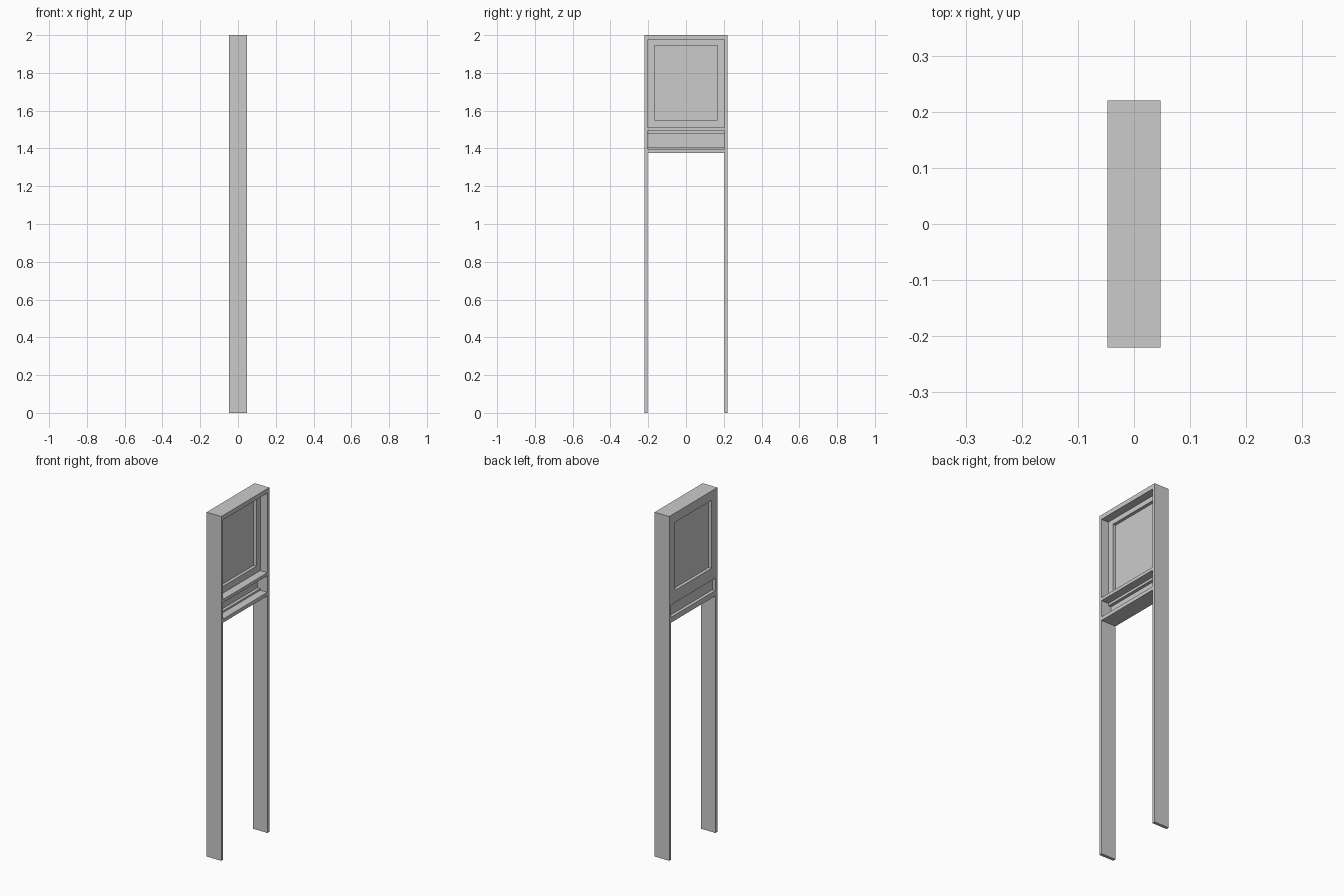
import bpy, bmesh

if "Cube" in bpy.data.objects:
    bpy.data.objects.remove(bpy.data.objects["Cube"])

X, Y, H = 0.047, 0.2205, 2.0      # half depth, half width, height
YI = 0.203                        # inner half width
FRONT, BACK = -X, 0.001           # face frame depth range


def box(name, x0, x1, y0, y1, z0, z1):
    bm = bmesh.new()
    bmesh.ops.create_cube(bm, size=1)
    for v in bm.verts:
        v.co = ((x0 + x1) / 2 + v.co.x * (x1 - x0),
                (y0 + y1) / 2 + v.co.y * (y1 - y0),
                (z0 + z1) / 2 + v.co.z * (z1 - z0))
    me = bpy.data.meshes.new(name)
    bm.to_mesh(me)
    bm.free()
    ob = bpy.data.objects.new(name, me)
    bpy.context.collection.objects.link(ob)
    return ob


# Tall side boards that also form the legs
for s, side in ((-1, "left"), (1, "right")):
    a, b = sorted((s * YI, s * Y))
    box(side + "_side", -X, X, a, b, 0, H)

# Full-depth horizontal boards
for name, z0, z1 in (("top_board", 1.974, H),
                     ("middle_shelf", 1.494, 1.512),
                     ("bottom_shelf", 1.377, 1.398)):
    box(name, -X, X, -YI, YI, z0, z1)

# Window frame: two stiles and two rails
W, Z0, Z1 = 0.167, 1.551, 1.946
for s, side in ((-1, "left"), (1, "right")):
    a, b = sorted((s * W, s * YI))
    box(side + "_stile", FRONT, BACK, a, b, 1.512, 1.974)
box("window_top_rail", FRONT, BACK, -W, W, Z1, 1.974)
box("window_bottom_rail", FRONT, BACK, -W, W, 1.512, Z0)

# Thin rails above and below the lower slot
box("slot_top_rail", FRONT, BACK, -YI, YI, 1.480, 1.494)
box("slot_bottom_rail", FRONT, BACK, -YI, YI, 1.398, 1.408)

# Recessed infill panels
box("window_panel", -0.028, -0.017, -W, W, Z0, Z1)
box("slot_panel", -0.028, -0.017, -YI, YI, 1.408, 1.480)
